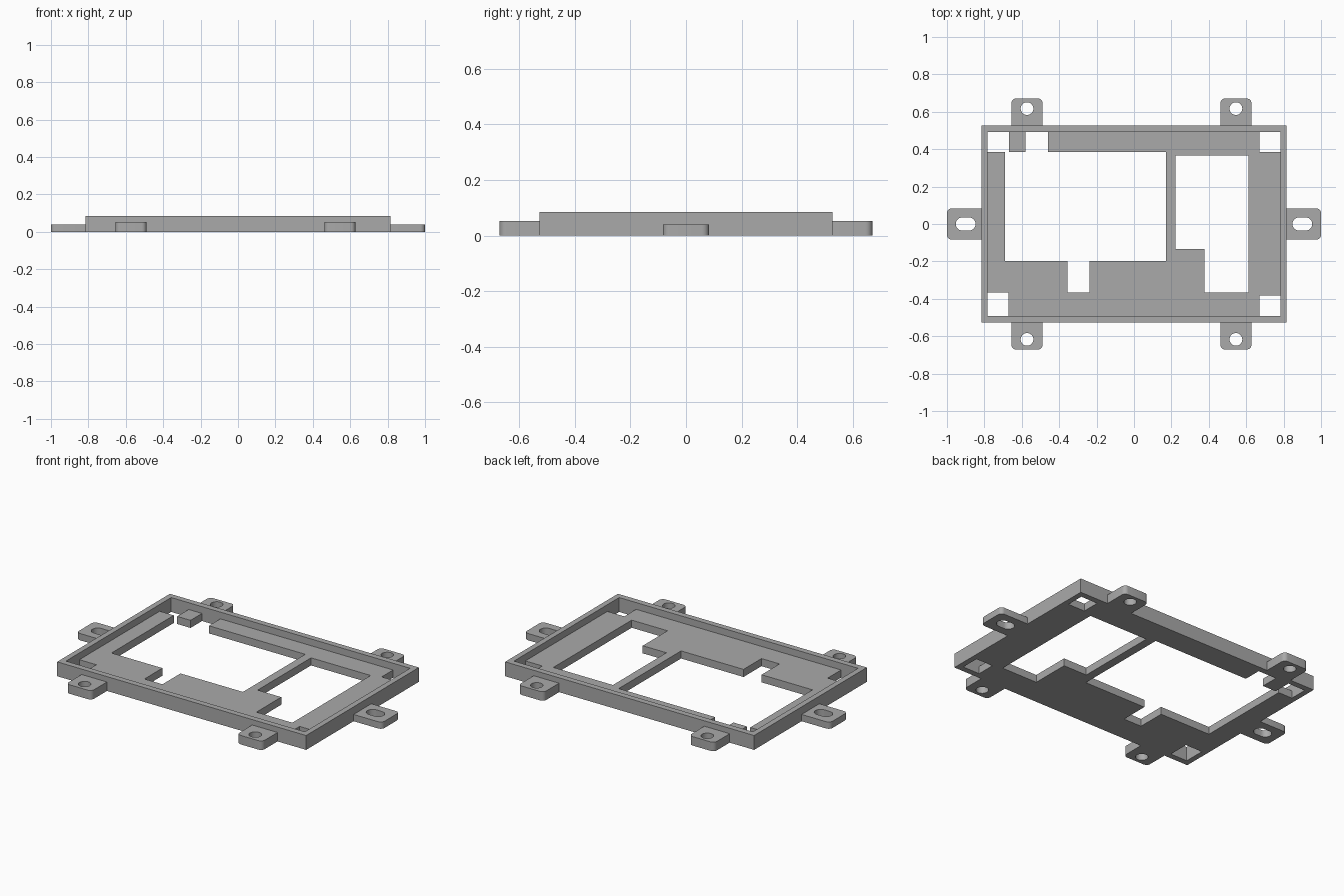
import bpy
from math import cos, sin, pi, radians

cube = bpy.data.objects.get("Cube")
if cube:
    bpy.data.objects.remove(cube)

grey = bpy.data.materials.new("mid_grey")
grey.use_nodes = True
colour = (0.40, 0.40, 0.40, 1)
grey.diffuse_color = colour
grey.node_tree.nodes["Principled BSDF"].inputs["Base Color"].default_value = colour

WALL_X, WALL_Y, WALL_H = 0.815, 0.527, 0.085
IN_X, IN_Y = 0.782, 0.492
FLOOR_H = 0.045


def rect(x0, x1, y0, y1):
    return [(x0, y0), (x1, y0), (x1, y1), (x0, y1)]


def rounded(cx, cy, hx, hy, r, steps):
    """Rectangle outline with rounded corners; a circle or slot when r fills it."""
    points = []
    for i, (sx, sy) in enumerate([(1, 1), (-1, 1), (-1, -1), (1, -1)]):
        for k in range(steps + 1):
            a = (i + k / steps) * pi / 2
            points.append((cx + sx * (hx - r) + r * cos(a),
                           cy + sy * (hy - r) + r * sin(a)))
    # drop doubled points where two arcs meet
    return [p for i, p in enumerate(points)
            if abs(p[0] - points[i - 1][0]) + abs(p[1] - points[i - 1][1]) > 1e-5]


def plate(name, outlines, height):
    """Extrude filled outlines up from the ground; nested outlines become holes."""
    curve = bpy.data.curves.new(name, 'CURVE')
    curve.dimensions = '2D'
    curve.fill_mode = 'BOTH'
    curve.extrude = height / 2
    for outline in outlines:
        spline = curve.splines.new('POLY')
        spline.points.add(len(outline) - 1)
        for point, (x, y) in zip(spline.points, outline):
            point.co = (x, y, 0, 1)
        spline.use_cyclic_u = True
    obj = bpy.data.objects.new(name, curve)
    bpy.context.collection.objects.link(obj)
    obj.location.z = height / 2
    bpy.ops.object.select_all(action='DESELECT')
    obj.select_set(True)
    bpy.context.view_layer.objects.active = obj
    bpy.ops.object.convert(target='MESH')
    obj = bpy.context.object
    # weld the caps to the sides and face everything outwards
    bpy.ops.object.mode_set(mode='EDIT')
    bpy.ops.mesh.select_all(action='SELECT')
    bpy.ops.mesh.remove_doubles(threshold=0.0001)
    bpy.ops.mesh.normals_make_consistent(inside=False)
    bpy.ops.object.mode_set(mode='OBJECT')
    bpy.ops.object.shade_smooth_by_angle(angle=radians(30))
    obj.data.materials.clear()
    obj.data.materials.append(grey)
    return obj


# Raised rim around the tray
plate("rim_wall", [rect(-WALL_X, WALL_X, -WALL_Y, WALL_Y),
                   rect(-IN_X, IN_X, -IN_Y, IN_Y)], WALL_H)

# Tray floor: open corners, large window with a notch, second window
floor = [(-IN_X, .385), (-IN_X, -.366), (-.671, -.366), (-.671, -IN_Y),
         (.671, -IN_Y), (.671, -.382), (IN_X, -.382), (IN_X, .385),
         (.671, .385), (.671, IN_Y), (-.46, IN_Y), (-.46, .385),
         (.171, .385), (.171, -.198), (-.238, -.198), (-.238, -.366),
         (-.356, -.366), (-.356, -.198), (-.69, -.198), (-.69, .385)]
window = [(.222, .366), (.222, -.134), (.377, -.134), (.377, -.366),
          (.612, -.366), (.612, .366)]
plate("tray_floor", [floor, window], FLOOR_H)

# Small support block on the back wall
plate("support_block", [rect(-.668, -.58, .385, IN_Y)], FLOOR_H)


# Mounting tabs: outer corners rounded, inner end tucked into the rim
def tab(name, cx, cy, hx, hy, hole, height):
    plate(name, [rounded(cx, cy, hx, hy, 0.025, 6), hole], height)


for side, s in (("left", 1), ("right", -1)):
    slot = rounded(s * 0.9, 0, 0.053, 0.035, 0.035, 8)
    tab(side + "_slotted_tab", s * 0.895, 0, 0.105, 0.083, slot, 0.04)

for end, s in (("back", 1), ("front", -1)):
    for side, x in (("left", 0.545), ("right", -0.572)):
        hole = rounded(x, s * 0.617, 0.034, 0.034, 0.034, 8)
        tab(f"{end}_{side}_tab", x, s * 0.583, 0.083, 0.088, hole, 0.053)
